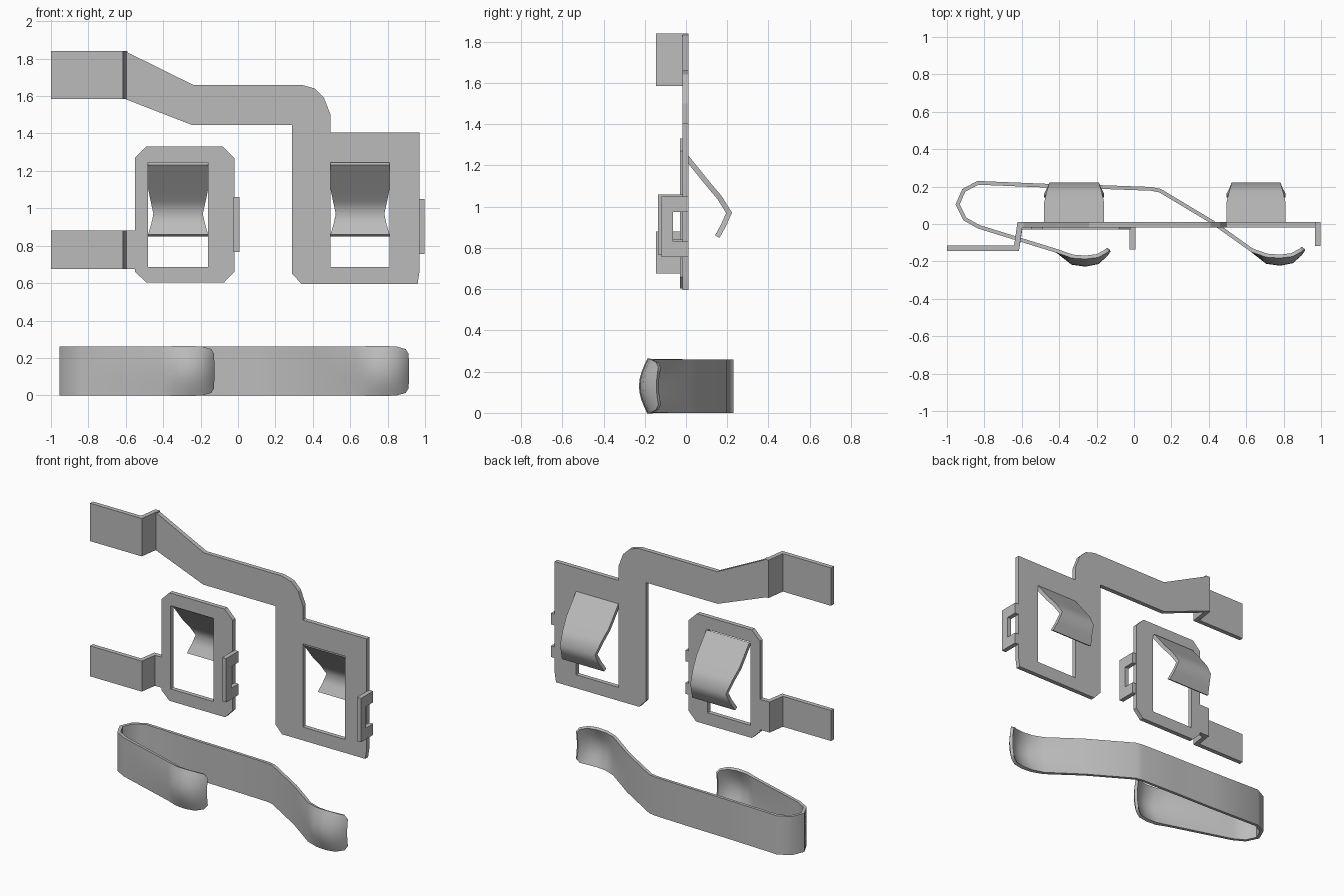
import bpy, math

old = bpy.data.objects.get("Cube")
if old:
    bpy.data.objects.remove(old)

steel = bpy.data.materials.new("plain_grey_steel")
steel.use_nodes = True
GREY = (0.5, 0.5, 0.5, 1)
steel.diffuse_color = GREY
steel.node_tree.nodes["Principled BSDF"].inputs["Base Color"].default_value = GREY

T = 0.03  # sheet thickness


def finish(ob, angle):
    """Turn an object into a plain mesh and set its shading."""
    bpy.ops.object.select_all(action='DESELECT')
    ob.select_set(True)
    bpy.context.view_layer.objects.active = ob
    bpy.ops.object.convert(target='MESH')
    ob = bpy.context.view_layer.objects.active
    ob.data.materials.clear()
    ob.data.materials.append(steel)
    bpy.ops.object.shade_smooth_by_angle(angle=math.radians(angle))
    return ob


def plate(name, loops, loc, turn=0):
    """Flat upright plate from an outline plus any hole loops."""
    cu = bpy.data.curves.new(name, 'CURVE')
    cu.dimensions = '2D'
    cu.fill_mode = 'BOTH'
    cu.extrude = T / 2
    for loop in loops:
        sp = cu.splines.new('POLY')
        sp.points.add(len(loop) - 1)
        for p, (a, b) in zip(sp.points, loop):
            p.co = (a, b, 0, 1)
        sp.use_cyclic_u = True
    ob = bpy.data.objects.new(name, cu)
    ob.location = loc
    ob.rotation_euler = (math.pi / 2, 0, turn)
    bpy.context.collection.objects.link(ob)
    return finish(ob, 20)


def sheet(name, rows, thick=T, angle=30):
    """Bent sheet through rows of points, thickened evenly."""
    n = len(rows[0])
    verts = [p for row in rows for p in row]
    faces = [(i * n + j, i * n + j + 1, (i + 1) * n + j + 1, (i + 1) * n + j)
             for i in range(len(rows) - 1) for j in range(n - 1)]
    me = bpy.data.meshes.new(name)
    me.from_pydata(verts, [], faces)
    ob = bpy.data.objects.new(name, me)
    bpy.context.collection.objects.link(ob)
    mod = ob.modifiers.new("thickness", 'SOLIDIFY')
    mod.thickness = thick
    mod.offset = 0
    mod.use_even_offset = True
    return finish(ob, angle)


def rect(x0, x1, z0, z1):
    return [(x0, z0), (x1, z0), (x1, z1), (x0, z1)]


def tongue(name, x0, x1, y):
    """Spring tongue bent back out of a window, pinched at the bend."""
    rows = []
    for dy, z, pinch in ((0.005, 1.24, 0), (0.11, 1.11, 0), (0.165, 1.045, 0.013),
                         (0.212, 0.97, 0.028), (0.185, 0.91, 0.016), (0.155, 0.855, 0)):
        rows.append([(x0 + pinch, y + dy, z), (x1 - pinch, y + dy, z)])
    sheet(name, rows, 0.025, 80)


def terminal(name, y, z0, z1):
    """Contact tab with its step back to the plate."""
    path = ((-1, -0.13), (-0.628, -0.13), (-0.61, y), (-0.59, y))
    sheet(name, [[(x, yy, z0), (x, yy, z1)] for x, yy in path])


def clip(name, x, y, z0, z1):
    """Side clip: two legs and a bar, folded forward from the plate edge."""
    leg, bar, depth = 0.075, 0.055, 0.13
    loop = [(0, z0), (-depth, z0), (-depth, z1), (0, z1), (0, z1 - leg),
            (bar - depth, z1 - leg), (bar - depth, z0 + leg), (0, z0 + leg)]
    plate(name, [loop], (x, y, 0), math.pi / 2)


# Large plate with its long arm
Y1 = -0.003
plate("large_plate", [
    [(-0.605, 1.84), (-0.24, 1.66), (0.34, 1.66), (0.41, 1.64), (0.46, 1.59),
     (0.495, 1.5), (0.495, 1.405), (0.97, 1.405), (0.97, 0.66), (0.96, 0.595),
     (0.34, 0.595), (0.29, 0.65), (0.29, 1.445), (-0.245, 1.445), (-0.605, 1.585)],
    rect(0.495, 0.81, 0.685, 1.245)], (0, Y1, 0))
tongue("large_plate_tongue", 0.495, 0.81, Y1)
terminal("upper_terminal", Y1, 1.585, 1.84)
clip("large_plate_clip", 0.983, Y1 + 0.015, 0.755, 1.05)

# Small plate with its neck
Y2 = -0.015
plate("small_plate", [
    [(-0.49, 1.33), (-0.08, 1.33), (-0.02, 1.27), (-0.02, 0.66), (-0.075, 0.603),
     (-0.49, 0.603), (-0.55, 0.66), (-0.55, 0.675), (-0.6, 0.675), (-0.6, 0.88),
     (-0.55, 0.88), (-0.55, 1.27)],
    rect(-0.48, -0.16, 0.685, 1.245)], (0, Y2, 0))
tongue("small_plate_tongue", -0.48, -0.16, Y2 + 0.012)
terminal("lower_terminal", Y2, 0.675, 0.88)
clip("small_plate_clip", -0.008, Y2 + 0.01, 0.765, 1.06)

# Long spring strip: x, y, spoon bulge, narrowing at the tips
spoon = ((0.905, -0.128, 0.01, 0.04), (0.89, -0.14, 0.02, 0.015),
         (0.845, -0.165, 0.035, 0.003), (0.78, -0.173, 0.04, 0),
         (0.71, -0.168, 0.035, 0), (0.63, -0.14, 0, 0))
path = list(spoon)
path += [(x, y, 0, 0) for x, y in (
    (0.42, 0.01), (0.14, 0.178), (0.09, 0.188), (-0.16, 0.197), (-0.47, 0.205),
    (-0.835, 0.22), (-0.91, 0.18), (-0.943, 0.105), (-0.905, 0.027), (-0.83, -0.015))]
path += [(x - 1.04, y - 0.005, b, s) for x, y, b, s in reversed(spoon)]
H, N = 0.26, 8
rows = []
for x, y, bulge, narrow in path:
    row = []
    for k in range(N + 1):
        t = k / N
        row.append((x, y - bulge * math.sin(math.pi * t), narrow + (H - 2 * narrow) * t))
    rows.append(row)
sheet("spring_strip", rows, 0.02, 45)
